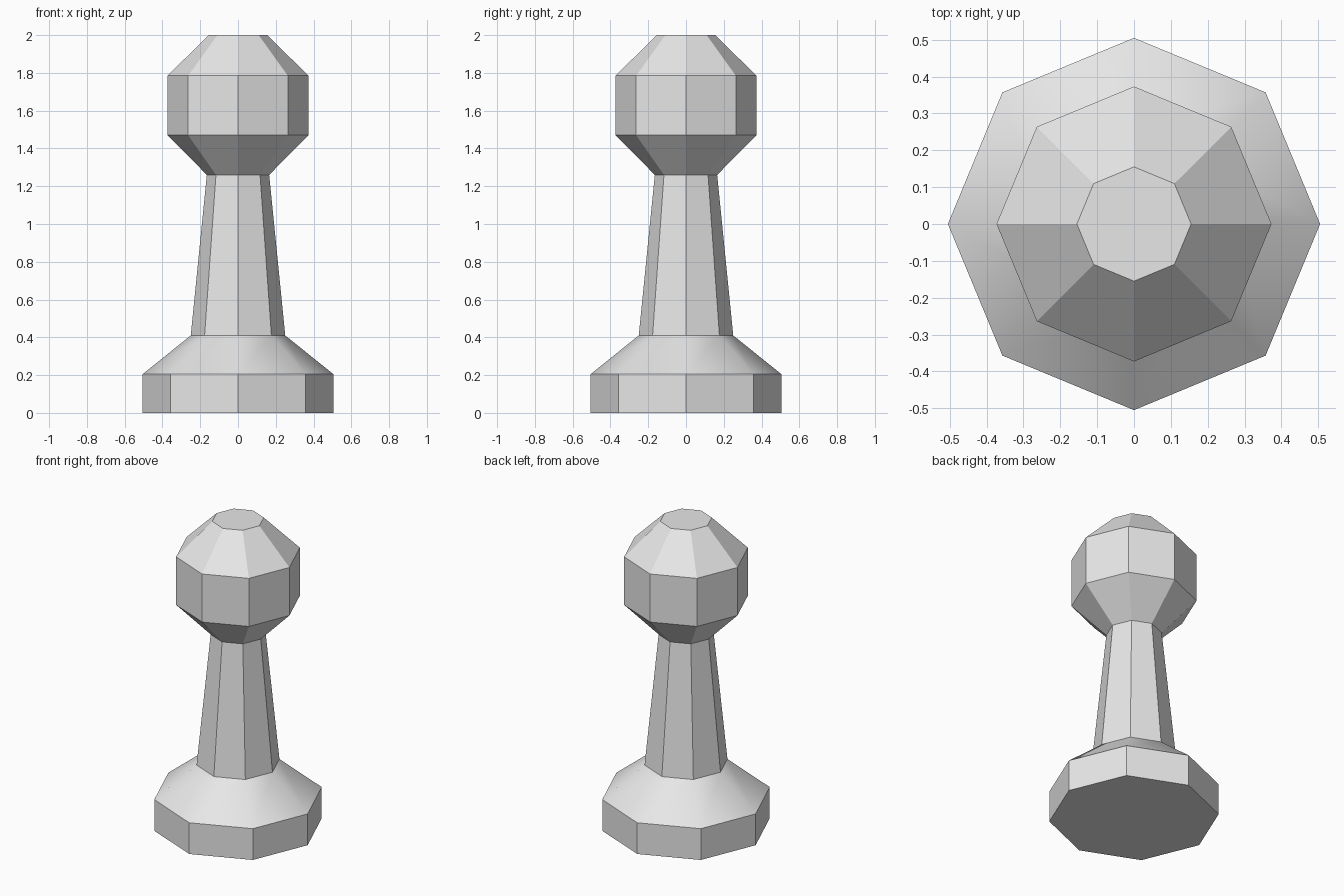
import bpy
import bmesh
from math import cos, sin, tau

SIDES = 8

cube = bpy.data.objects.get("Cube")
if cube:
    bpy.data.objects.remove(cube, do_unlink=True)

grey = bpy.data.materials.new("light_grey")
grey.use_nodes = True
colour = (0.8, 0.8, 0.8, 1.0)
grey.diffuse_color = colour
grey.node_tree.nodes["Principled BSDF"].inputs["Base Color"].default_value = colour


def lathe(name, profile, cap_bottom=False, cap_top=False, smooth_bands=()):
    """Turn a (radius, height) profile into an eight-sided part."""
    bm = bmesh.new()
    rings = []
    for radius, z in profile:
        angles = [tau * i / SIDES for i in range(SIDES)]
        rings.append([bm.verts.new((radius * cos(a), radius * sin(a), z)) for a in angles])
    for band, (low, high) in enumerate(zip(rings, rings[1:])):
        for i in range(SIDES):
            j = (i + 1) % SIDES
            face = bm.faces.new((low[i], low[j], high[j], high[i]))
            face.smooth = band in smooth_bands
    if cap_bottom:
        bm.faces.new(rings[0][::-1])
    if cap_top:
        bm.faces.new(rings[-1])
    mesh = bpy.data.meshes.new(name)
    bm.to_mesh(mesh)
    bm.free()
    mesh.materials.append(grey)
    obj = bpy.data.objects.new(name, mesh)
    bpy.context.collection.objects.link(obj)
    return obj


# Foot: upright rim with a softly shaded sloping shoulder
lathe("base", [(0.505, 0), (0.505, 0.205), (0.25, 0.41)],
      cap_bottom=True, smooth_bands=(1,))

# Tapered neck
lathe("stem", [(0.25, 0.41), (0.165, 1.26)])

# Faceted ball with a flat crown
lathe("head", [(0.165, 1.26), (0.373, 1.47), (0.373, 1.785), (0.155, 2.0)],
      cap_top=True)
